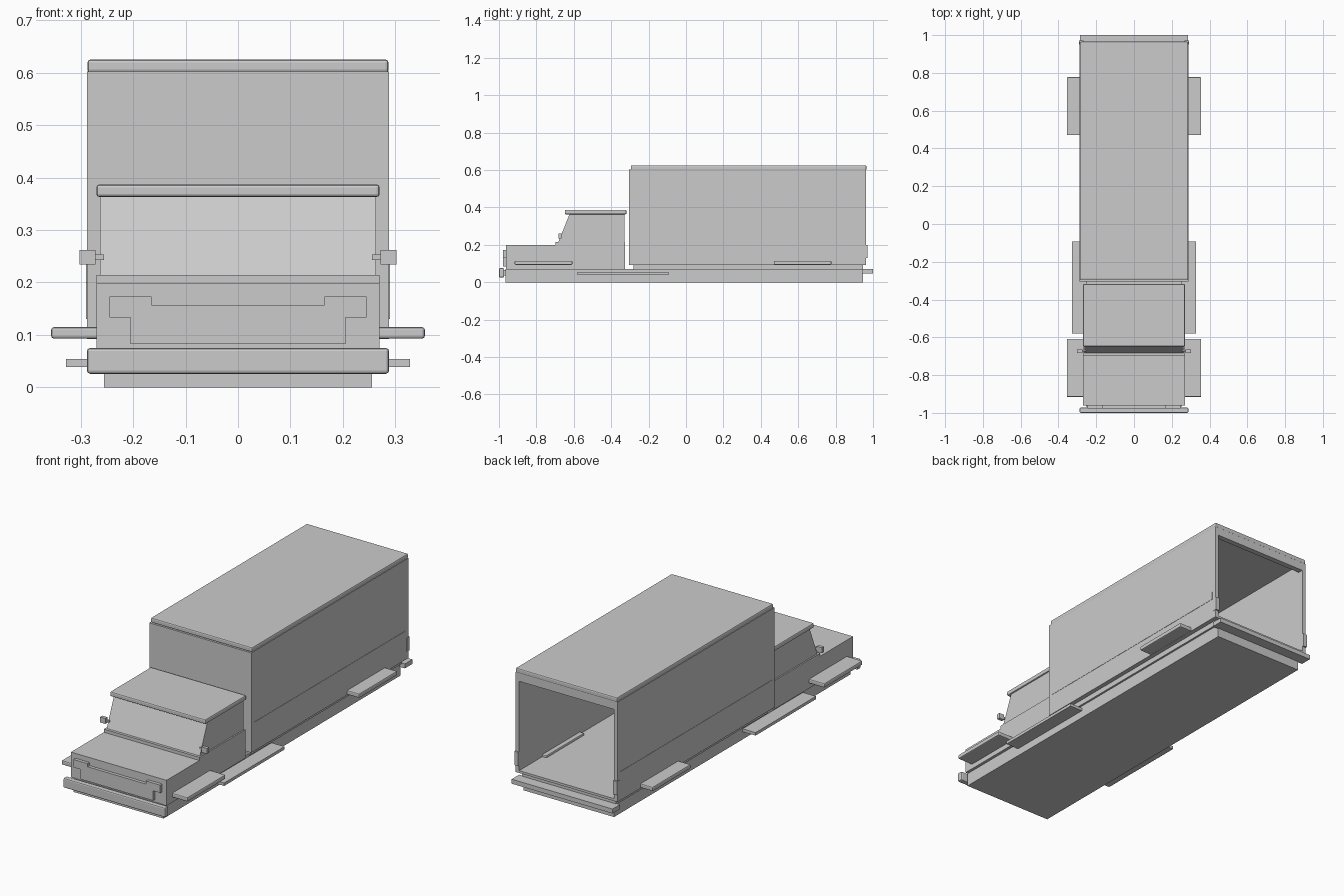
import bpy, bmesh

if "Cube" in bpy.data.objects:
    bpy.data.objects.remove(bpy.data.objects["Cube"])

grey = bpy.data.materials.new("plain grey")
grey.diffuse_color = (0.6, 0.6, 0.6, 1)
grey.use_nodes = True
grey.node_tree.nodes["Principled BSDF"].inputs["Base Color"].default_value = grey.diffuse_color


def finish(name, bm, bevel=0):
    bmesh.ops.recalc_face_normals(bm, faces=bm.faces)
    mesh = bpy.data.meshes.new(name)
    bm.to_mesh(mesh)
    bm.free()
    mesh.materials.append(grey)
    ob = bpy.data.objects.new(name, mesh)
    bpy.context.collection.objects.link(ob)
    if bevel:
        mod = ob.modifiers.new("bevel", 'BEVEL')
        mod.width = bevel
        mod.segments = 2
    return ob


def box(name, x, y, z, bevel=0):
    """Box from (min, max) ranges."""
    bm = bmesh.new()
    bmesh.ops.create_cube(bm, size=1)
    for v in bm.verts:
        v.co = [(r[0] + r[1]) / 2 + c * (r[1] - r[0]) for r, c in zip((x, y, z), v.co)]
    return finish(name, bm, bevel)


def pair(name, x, y, z, bevel=0):
    """The same box on the left and right sides."""
    box("right_" + name, x, y, z, bevel)
    box("left_" + name, (-x[1], -x[0]), y, z, bevel)


def prism(name, outline, axis, lo, hi):
    """Extrude an outline along x (outline is y, z) or y (outline is x, z)."""
    bm = bmesh.new()
    rings = []
    for d in (lo, hi):
        rings.append([bm.verts.new((d, a, b) if axis == 'x' else (a, d, b))
                      for a, b in outline])
    bm.faces.new(rings[0])
    bm.faces.new(rings[1][::-1])
    n = len(outline)
    for i in range(n):
        j = (i + 1) % n
        bm.faces.new((rings[0][i], rings[0][j], rings[1][j], rings[1][i]))
    return finish(name, bm)


# Chassis and cargo subframe
box("chassis", (-.255, .255), (-.965, .945), (0, .07))
box("subframe", (-.265, .265), (-.28, .945), (.065, .10))

# Cab: hood, lower body, sloped upper cab, roof
box("hood", (-.27, .27), (-.962, -.69), (.068, .198))
box("cab_body", (-.27, .27), (-.697, -.327), (.068, .214))
prism("upper_cab", [(-.685, .21), (-.62, .37), (-.33, .37), (-.33, .21)], 'x', -.263, .263)
box("cab_roof", (-.27, .27), (-.648, -.318), (.363, .387), .006)

# Grille with headlights in one plate
half = [(.205, .083), (.205, .133), (.245, .133), (.245, .173), (.165, .173), (.165, .157)]
prism("grille", half + [(-x, z) for x, z in reversed(half)], 'y', -.978, -.955)

# Bumpers
box("front_bumper", (-.288, .288), (-1, -.972), (.026, .075), .006)
box("bumper_mount", (-.2, .2), (-.98, -.95), (.035, .065))
box("rear_bumper", (-.285, .285), (.94, 1), (.047, .07))

# Hollow cargo body, open at the back
box("cargo_floor", (-.288, .288), (-.304, .963), (.092, .104))
box("cargo_front_wall", (-.288, .288), (-.304, -.285), (.104, .602))
pair("cargo_wall", (.268, .288), (-.285, .963), (.104, .602))
box("cargo_lintel", (-.268, .268), (.935, .963), (.56, .602))
box("cargo_roof", (-.287, .287), (-.295, .965), (.6, .625), .006)

# Side strips and tail lights
pair("side_strip", (.285, .2895), (-.28, .94), (.2, .24))
pair("tail_light", (.268, .29), (.95, .971), (.13, .2))

# Fenders, steps and mirrors
pair("front_fender", (.245, .356), (-.916, -.608), (.093, .115), .005)
pair("rear_fender", (.245, .356), (.47, .777), (.093, .115), .005)
pair("step", (.24, .328), (-.58, -.093), (.039, .054))
pair("mirror", (.272, .302), (-.682, -.665), (.234, .262))
pair("mirror_arm", (.255, .28), (-.676, -.668), (.243, .253))
